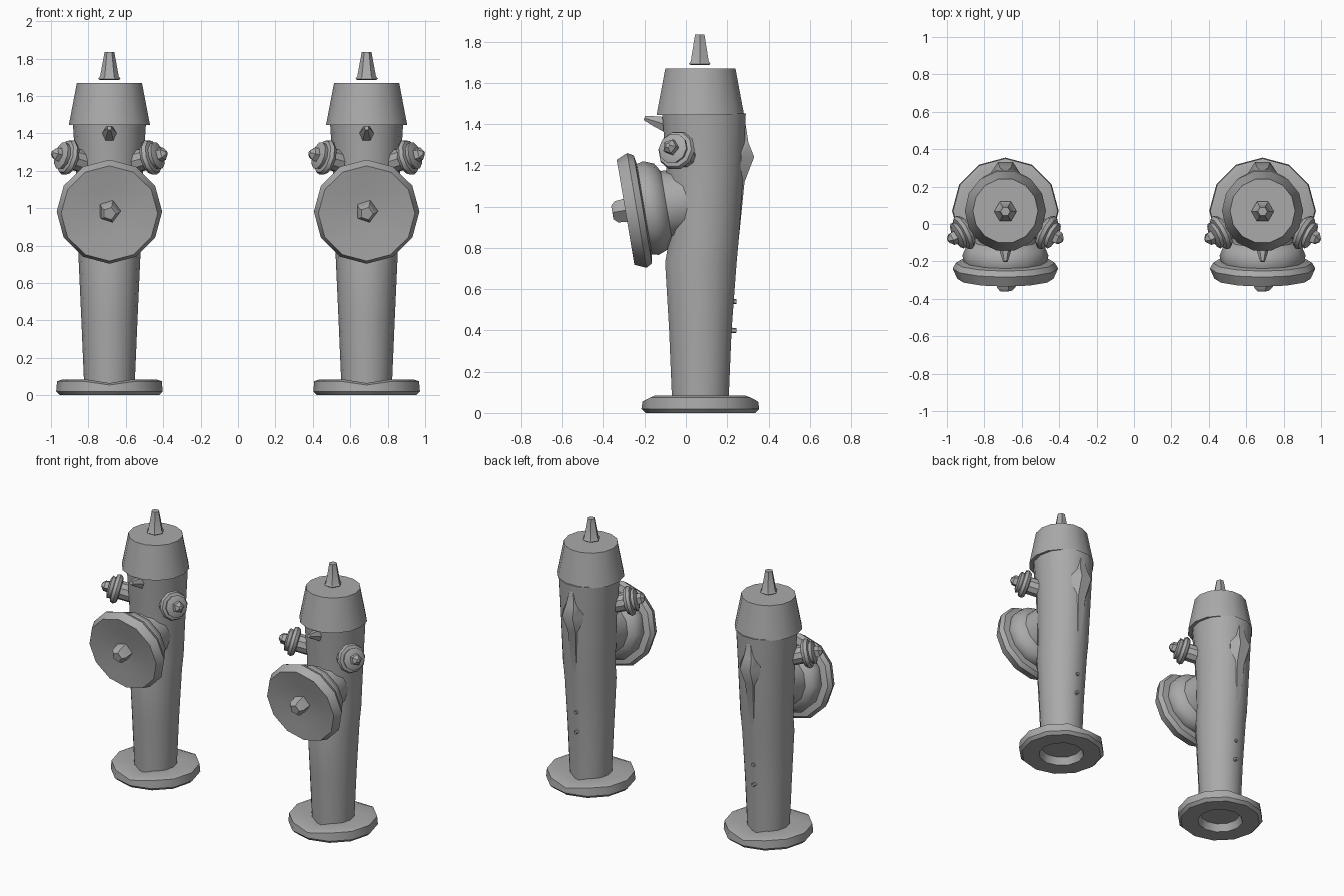
import bpy, bmesh, math
from mathutils import Matrix, Vector

old = bpy.data.objects.get("Cube")
if old:
    bpy.data.objects.remove(old, do_unlink=True)

grey = bpy.data.materials.new("plain grey")
grey.use_nodes = True
colour = (0.4, 0.4, 0.4, 1)
grey.diffuse_color = colour
grey.node_tree.nodes["Principled BSDF"].inputs["Base Color"].default_value = colour

CENTRE_Y = 0.07
SPACING = 1.375
parts = []


def loft(name, rings, angle=35):
    """Skin a list of rings of points, closing both ends."""
    bm = bmesh.new()
    loops = [[bm.verts.new(p) for p in ring] for ring in rings]
    n = len(loops[0])
    for a, b in zip(loops, loops[1:]):
        for i in range(n):
            j = (i + 1) % n
            bm.faces.new((a[i], a[j], b[j], b[i]))
    bm.faces.new(loops[0][::-1])
    bm.faces.new(loops[-1])
    bmesh.ops.recalc_face_normals(bm, faces=bm.faces)
    mesh = bpy.data.meshes.new(name)
    bm.to_mesh(mesh)
    bm.free()
    mesh.materials.append(grey)
    obj = bpy.data.objects.new(name, mesh)
    bpy.context.collection.objects.link(obj)
    bpy.ops.object.select_all(action="DESELECT")
    obj.select_set(True)
    bpy.context.view_layer.objects.active = obj
    bpy.ops.object.shade_smooth_by_angle(angle=math.radians(angle))
    parts.append(obj)
    return obj


def ellipse(z, front, back, rx, sides):
    mid, ry = (front + back) / 2, (back - front) / 2
    turns = [math.tau * i / sides for i in range(sides)]
    return [Vector((rx * math.cos(t), mid + ry * math.sin(t), z)) for t in turns]


def lathe(name, profile, centre, axis=(0, 0, 1), sides=12, angle=35):
    """Turn (radius, height) points about an axis."""
    place = Matrix.Translation(centre) @ Vector(axis).to_track_quat("Z", "Y").to_matrix().to_4x4()
    rings = [[place @ p for p in ellipse(h, -r, r, r, sides)] for r, h in profile]
    return loft(name, rings, angle)


# Foot ring, hollow below, with a groove at front and back
foot = lathe("foot_ring", [(0.13, 0.05), (0.15, 0), (0.265, 0), (0.285, 0.02),
                           (0.28, 0.075), (0.25, 0.085), (0.13, 0.075)],
             (0, CENTRE_Y, 0))
for v in foot.data.vertices:
    if abs(v.co.x) < 0.01 and v.co.z > 0.06:
        v.co.z -= 0.02

# Barrel, widening upwards
loft("barrel", [ellipse(z, f, b, r, 14) for z, f, b, r in (
    (0.05, -0.07, 0.21, 0.135), (0.4, -0.085, 0.225, 0.15),
    (0.73, -0.105, 0.25, 0.165), (0.84, -0.085, 0.26, 0.17),
    (1.2, -0.1, 0.285, 0.18), (1.45, -0.12, 0.295, 0.195))])

# Bonnet and its separate operating nut
lathe("bonnet", [(0.195, 1.445), (0.217, 1.445), (0.174, 1.67)],
      (0, CENTRE_Y, 0), sides=14)
lathe("top_nut", [(0.05, 1.685), (0.06, 1.692), (0.05, 1.705), (0.026, 1.835)],
      (0, 0.067, 0), sides=6)

# Large tilted front cap with stepped flange and neck
front_axis = Vector((0, -0.986, -0.166))
front_centre = Vector((0, -0.292, 0.972))
lathe("front_cap", [(0.155, -0.36), (0.17, -0.2), (0.21, -0.175), (0.23, -0.125),
                    (0.222, -0.092), (0.265, -0.085), (0.282, -0.055),
                    (0.258, 0), (0.15, -0.012), (0.04, -0.022)],
      front_centre, front_axis, angle=50)
lathe("front_cap_nut", [(0.062, -0.03), (0.055, 0.045), (0.035, 0.065)],
      front_centre + Vector((0, 0, 0.01)), front_axis, sides=5)

# Paired side outlets, angled forward and slightly up
for name, side in (("left_outlet", 1), ("right_outlet", -1)):
    axis = Vector((side * 0.86, -0.44, 0.25))
    centre = (side * 0.25, -0.06, 1.28)
    lathe(name, [(0.06, -0.15), (0.06, -0.06), (0.085, -0.055), (0.098, -0.035),
                 (0.09, -0.015), (0.07, -0.01), (0.075, 0.01), (0.05, 0.02)],
          centre, axis, sides=10)
    lathe(name + "_nut", [(0.04, 0.01), (0.036, 0.045), (0.012, 0.065)],
          centre, axis, sides=5)

# Pointed lug under the bonnet
lathe("front_lug", [(0.045, -0.02), (0.028, 0.05), (0.012, 0.1)],
      (0, -0.105, 1.4), (0, -1, 0.3), sides=6)

# Raised ridge on the back of the barrel
loft("back_ridge", [ellipse(z, 0.2, b, r, 6) for z, b, r in (
    (0.75, 0.25, 0.02), (1.12, 0.29, 0.06), (1.24, 0.34, 0.08),
    (1.31, 0.31, 0.06), (1.43, 0.29, 0.02))], 50)

# Small studs low on the back
for z in (0.4, 0.54):
    lathe("back_stud", [(0.015, -0.03), (0.012, 0.015)], (0, 0.23, z), (0, 1, 0), sides=5)

# Stand the pair side by side
for obj in list(parts):
    twin = obj.copy()
    twin.name = obj.name + "_second"
    bpy.context.collection.objects.link(twin)
    obj.location.x = -SPACING / 2
    twin.location.x = SPACING / 2
